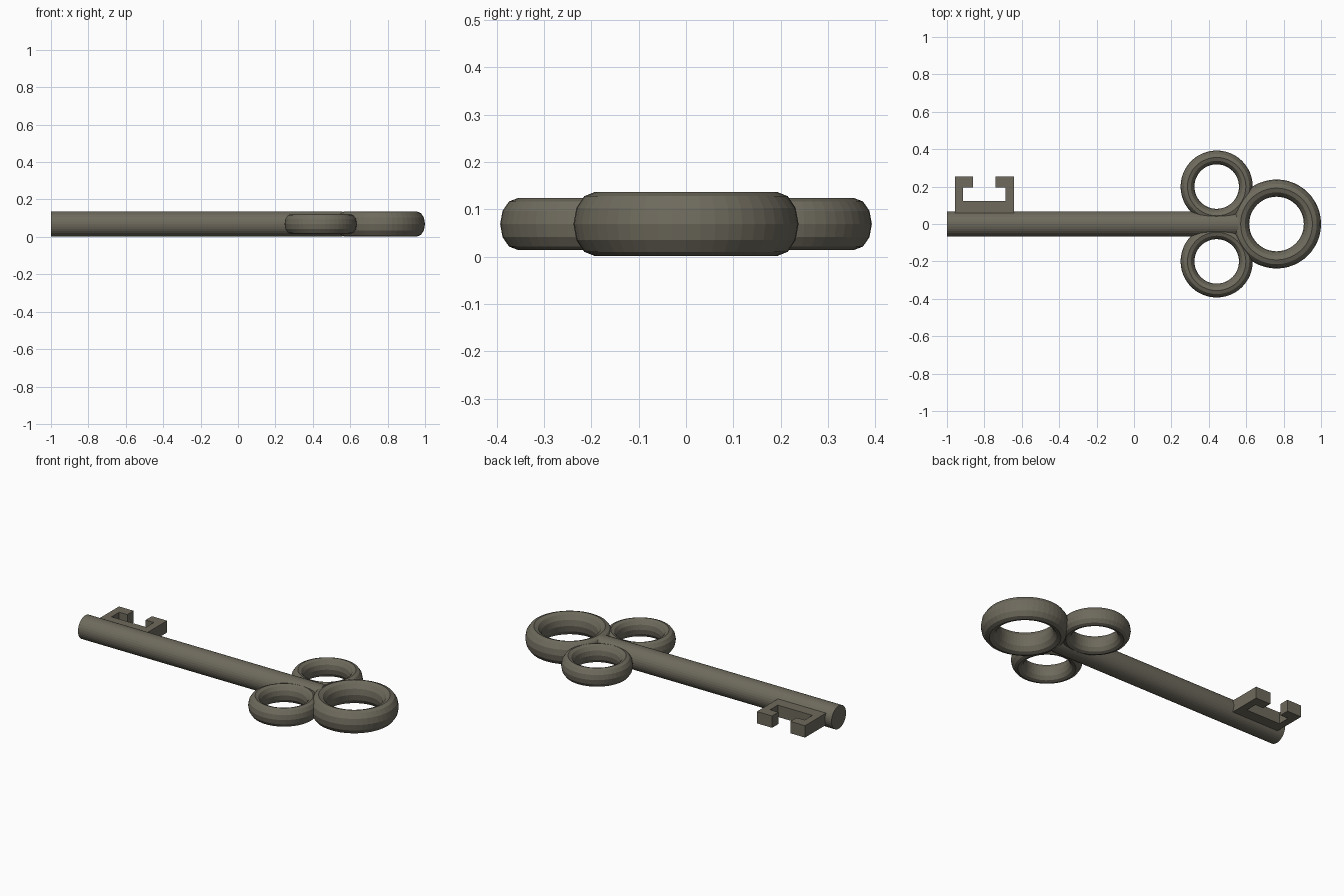
import bpy, bmesh, math

if "Cube" in bpy.data.objects:
    bpy.data.objects.remove(bpy.data.objects["Cube"])

metal = bpy.data.materials.new("dark_bronze")
metal.diffuse_color = (0.156, 0.144, 0.109, 1)
metal.use_nodes = True
metal.node_tree.nodes["Principled BSDF"].inputs["Base Color"].default_value = metal.diffuse_color
MID = 0.069  # height of the key's centre plane


def finish(obj, name):
    obj.name = name
    obj.data.materials.clear()
    obj.data.materials.append(metal)
    return obj


def ring(name, x, y, major, minor):
    # torus stretched upward to an oval section
    bpy.ops.mesh.primitive_torus_add(location=(x, y, MID), major_radius=major, minor_radius=minor,
                                     major_segments=48, minor_segments=12)
    obj = bpy.context.object
    obj.scale.z = 1.48
    return finish(obj, name)


# shaft
x0, x1 = -1.0, 0.56
bpy.ops.mesh.primitive_cylinder_add(vertices=32, radius=0.068, depth=x1 - x0,
                                    location=((x0 + x1) / 2, 0, MID), rotation=(0, math.pi / 2, 0))
finish(bpy.context.object, "shaft")

# bow: one large ring and two small side rings
ring("bow_ring_large", 0.762, 0, 0.192, 0.046)
ring("bow_ring_back", 0.442, 0.2, 0.156, 0.037)
ring("bow_ring_front", 0.442, -0.2, 0.156, 0.037)

# bit: hooked C-shaped outline, extruded
outline = [(-0.957, 0.04), (-0.642, 0.04), (-0.642, 0.254), (-0.741, 0.254), (-0.741, 0.195),
           (-0.687, 0.195), (-0.687, 0.123), (-0.914, 0.123), (-0.914, 0.195), (-0.861, 0.195),
           (-0.861, 0.254), (-0.957, 0.254)]
half = 0.035
bm = bmesh.new()
face = bm.faces.new([bm.verts.new((x, y, MID - half)) for x, y in outline])
top = bmesh.ops.extrude_face_region(bm, geom=[face])["geom"]
bmesh.ops.translate(bm, vec=(0, 0, 2 * half), verts=[g for g in top if isinstance(g, bmesh.types.BMVert)])
bmesh.ops.recalc_face_normals(bm, faces=bm.faces)
mesh = bpy.data.meshes.new("bit")
bm.to_mesh(mesh)
bm.free()
bit = bpy.data.objects.new("bit", mesh)
bpy.context.collection.objects.link(bit)
finish(bit, "bit")
